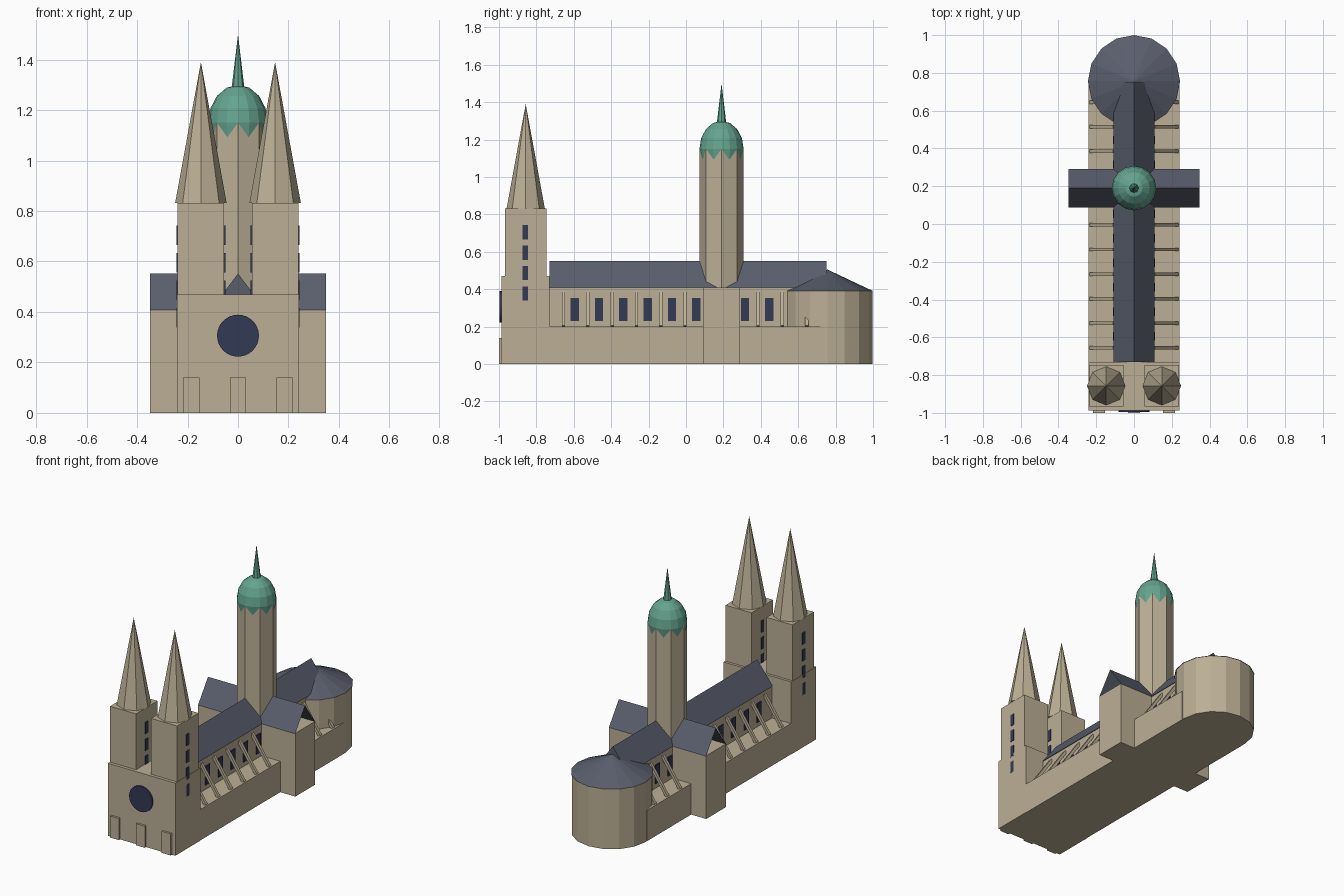
import bpy, bmesh, math
from mathutils import Matrix, Vector

cube = bpy.data.objects.get("Cube")
if cube:
    bpy.data.objects.remove(cube, do_unlink=True)


def material(name, rgb):
    m = bpy.data.materials.new(name)
    m.use_nodes = True
    m.diffuse_color = (*rgb, 1)
    m.node_tree.nodes["Principled BSDF"].inputs["Base Color"].default_value = (*rgb, 1)
    return m


STONE = material("sandstone", (0.50, 0.43, 0.30))
SLATE = material("slate", (0.10, 0.112, 0.15))
GLASS = material("dark_glass", (0.032, 0.041, 0.089))
COPPER = material("green_copper", (0.127, 0.37, 0.275))


def finish(name, bm, mat):
    mesh = bpy.data.meshes.new(name)
    bm.to_mesh(mesh)
    bm.free()
    mesh.materials.append(mat)
    ob = bpy.data.objects.new(name, mesh)
    bpy.context.collection.objects.link(ob)
    return ob


def box(name, x, y, z, mat):
    """Box from (low, high) ranges."""
    bm = bmesh.new()
    size = [b - a for a, b in (x, y, z)]
    mid = [(a + b) / 2 for a, b in (x, y, z)]
    bmesh.ops.create_cube(bm, size=1, matrix=Matrix.Translation(mid) @ Matrix.Diagonal((*size, 1)))
    return finish(name, bm, mat)


def cone(name, x, y, z, r1, r2, sides, mat):
    """Prism or cone standing on the z range, with a corner on each axis."""
    bm = bmesh.new()
    bmesh.ops.create_cone(bm, cap_ends=True, segments=sides, radius1=r1, radius2=r2,
                          depth=z[1] - z[0], matrix=Matrix.Translation((x, y, sum(z) / 2)))
    bmesh.ops.remove_doubles(bm, verts=bm.verts, dist=1e-5)
    return finish(name, bm, mat)


def gable_roof(name, half, length, eave, ridge, place, closed):
    """Gable roof running along local y over the length range."""
    bm = bmesh.new()
    ends = [[bm.verts.new(place @ Vector(p)) for p in
             ((-half, y, eave), (0, y, ridge), (half, y, eave))] for y in length]
    a, b = ends
    bm.faces.new((a[0], a[1], b[1], b[0]))
    bm.faces.new((a[1], a[2], b[2], b[1]))
    if closed:
        bm.faces.new(a)
        bm.faces.new(b)
        bm.faces.new((a[0], b[0], b[2], a[2]))
        bmesh.ops.recalc_face_normals(bm, faces=bm.faces)
    else:
        bm.normal_update()
        bmesh.ops.reverse_faces(bm, faces=[f for f in bm.faces if f.normal.z < 0])
    return finish(name, bm, SLATE)


# Main body
box("aisles", (-0.24, 0.24), (-0.74, 0.74), (0, 0.2), STONE)
box("nave_walls", (-0.105, 0.105), (-0.74, 0.74), (0.19, 0.41), STONE)
box("transept", (-0.348, 0.348), (0.09, 0.29), (0, 0.41), STONE)
gable_roof("nave_roof", 0.109, (-0.73, 0.75), 0.408, 0.552, Matrix(), True)
gable_roof("transept_roof", 0.102, (-0.348, 0.348), 0.408, 0.552,
           Matrix.Translation((0, 0.19, 0)) @ Matrix.Rotation(math.pi / 2, 4, "Z"), False)

# Apse
cone("apse_wall", 0, 0.756, (0, 0.39), 0.24, 0.24, 16, STONE)
cone("apse_roof", 0, 0.756, (0.39, 0.505), 0.244, 0, 16, SLATE)

# Crossing tower with dome and spike
cone("crossing_tower", 0, 0.19, (0.4, 1.15), 0.118, 0.118, 8, STONE)
bm = bmesh.new()
bmesh.ops.create_uvsphere(bm, u_segments=16, v_segments=8, radius=1,
                          matrix=Matrix.Translation((0, 0.19, 1.15)) @ Matrix.Diagonal((0.118, 0.118, 0.15, 1)))
finish("dome", bm, COPPER)
cone("dome_spike", 0, 0.19, (1.29, 1.5), 0.025, 0, 8, COPPER)

# West front with rose window and portals
box("west_front", (-0.242, 0.242), (-0.987, -0.73), (0, 0.47), STONE)
rose = cone("rose_window", 0, 0, (0, 0.009), 0.083, 0.083, 32, GLASS)
rose.rotation_euler.x = math.pi / 2
rose.location = (0, -0.987, 0.306)
for side, x in (("right", -0.185), ("middle", 0), ("left", 0.185)):
    box(side + "_portal", (x - 0.032, x + 0.032), (-1, -0.98), (0, 0.14), STONE)

for s, side in ((-1, "right"), (1, "left")):
    # West towers
    x = s * 0.147
    box(side + "_tower", (x - 0.0925, x + 0.0925), (-0.967, -0.747), (0.4, 0.832), STONE)
    cone(side + "_spire", x, -0.857, (0.832, 1.39), 0.102, 0, 8, STONE)
    for i in range(4):
        z = 0.377 + 0.109 * i
        for face in (-0.0925, 0.0925):
            p = x + face
            box(side + "_tower_window", (p - 0.004, p + 0.004), (-0.873, -0.846),
                (z - 0.038, z + 0.038), GLASS)

    # Nave windows, leaving out the crossing
    for i in range(9):
        y = -0.595 + 0.13 * i
        if i != 6:
            box(side + "_nave_window", (s * 0.107 - 0.003, s * 0.107 + 0.003),
                (y - 0.022, y + 0.022), (0.23, 0.353), GLASS)

    # Sloping buttresses from the aisle edge up to the nave wall
    low, high = Vector((s * 0.228, 0, 0.2)), Vector((s * 0.103, 0, 0.383))
    run = high - low
    for i in range(11):
        if i in (6, 7):
            continue
        b = box(side + "_buttress", (-0.009, 0.009), (-0.009, 0.009),
                (-run.length / 2, run.length / 2), STONE)
        b.location = (low + high) / 2 + Vector((0, -0.655 + 0.13 * i, 0))
        b.rotation_euler.y = math.atan2(run.x, run.z)
